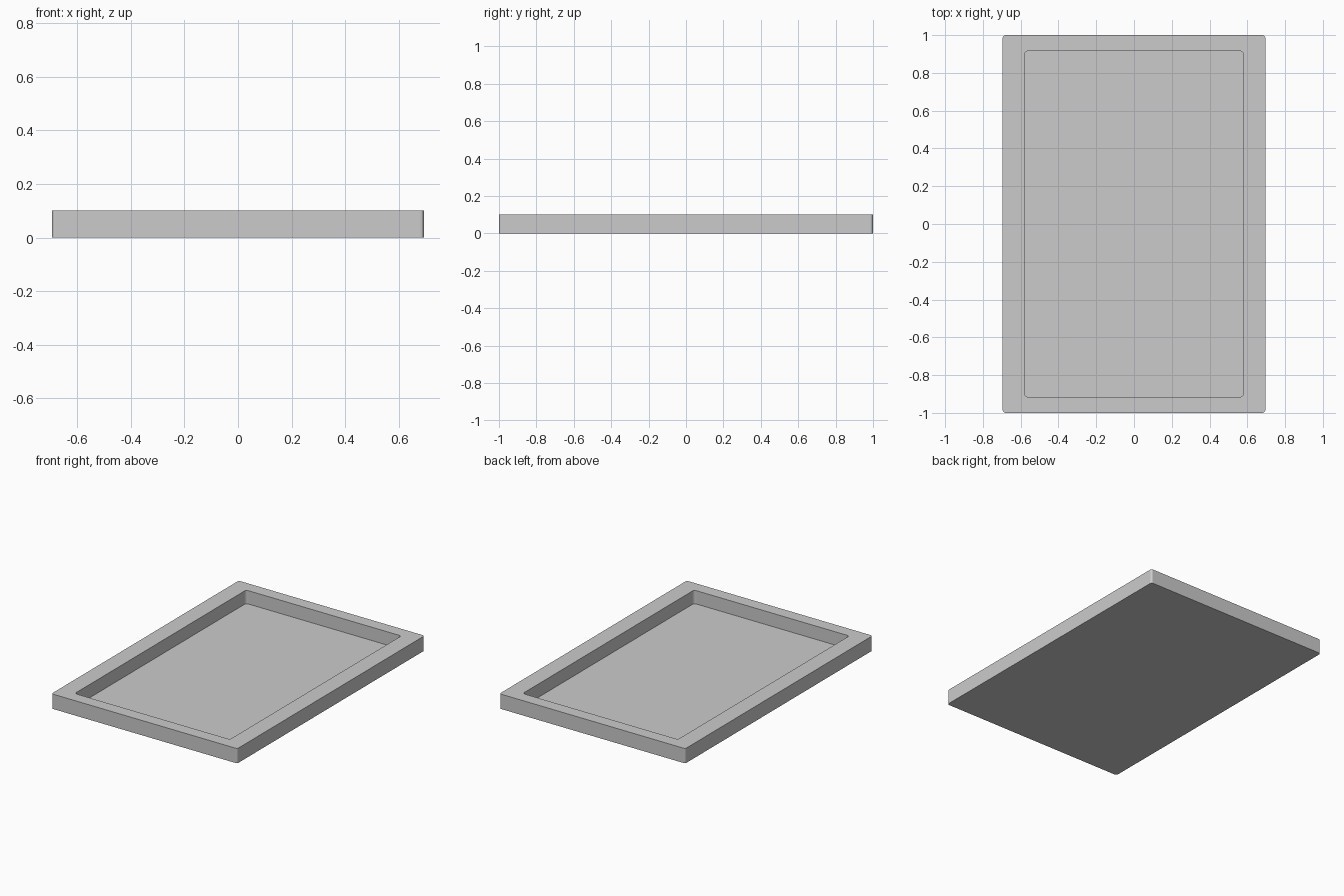
import bpy
import bmesh
from math import cos, sin, pi

if "Cube" in bpy.data.objects:
    bpy.data.objects.remove(bpy.data.objects["Cube"])

OUTER = (0.695, 1.0, 0.014)   # half width, half length, corner radius
INNER = (0.58, 0.915, 0.016)
HEIGHT, FLOOR = 0.10, 0.01
SEGMENTS = 3


def rounded_loop(bm, size, z):
    """Ring of vertices around a rectangle with rounded corners."""
    hx, hy, r = size
    ring = []
    for k, (sx, sy) in enumerate([(1, 1), (-1, 1), (-1, -1), (1, -1)]):
        for i in range(SEGMENTS + 1):
            a = (k + i / SEGMENTS) * pi / 2
            ring.append(bm.verts.new((sx * (hx - r) + r * cos(a),
                                      sy * (hy - r) + r * sin(a), z)))
    return ring


def bridge(bm, lower, upper):
    n = len(lower)
    for i in range(n):
        j = (i + 1) % n
        bm.faces.new((lower[i], lower[j], upper[j], upper[i]))


# Tray: outer wall, flat rim, recess wall and floor
bm = bmesh.new()
rings = [rounded_loop(bm, OUTER, 0), rounded_loop(bm, OUTER, HEIGHT),
         rounded_loop(bm, INNER, HEIGHT), rounded_loop(bm, INNER, FLOOR)]
for lower, upper in zip(rings, rings[1:]):
    bridge(bm, lower, upper)
bm.faces.new(rings[0][::-1])
bm.faces.new(rings[-1])
bmesh.ops.recalc_face_normals(bm, faces=bm.faces)

mesh = bpy.data.meshes.new("tray")
bm.to_mesh(mesh)
bm.free()
tray = bpy.data.objects.new("tray", mesh)
bpy.context.collection.objects.link(tray)
